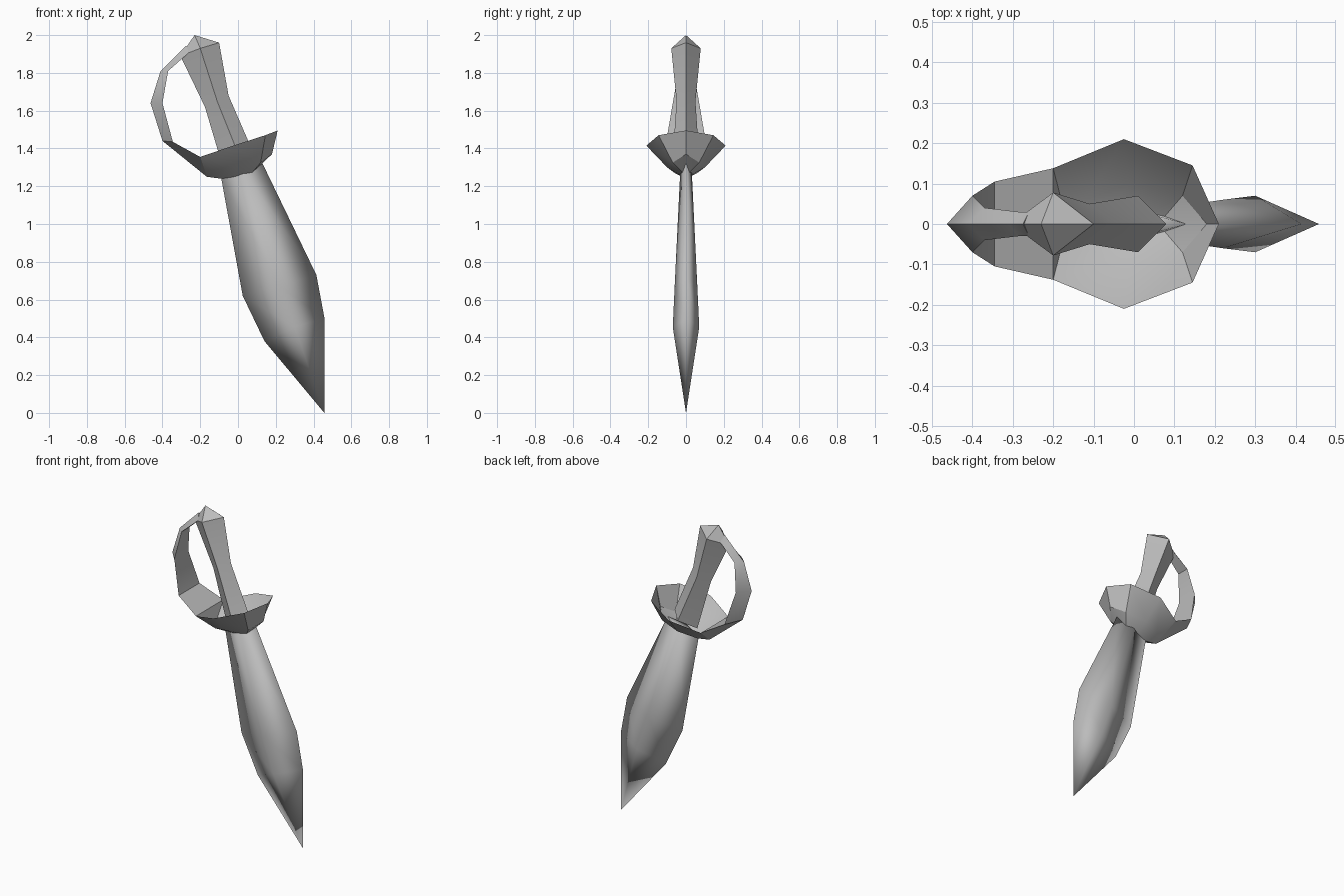
import bpy, bmesh, math

cube = bpy.data.objects.get("Cube")
if cube:
    bpy.data.objects.remove(cube, do_unlink=True)

GREY = (0.5, 0.5, 0.5, 1)
steel = bpy.data.materials.new("grey steel")
steel.use_nodes = True
steel.diffuse_color = GREY
steel.node_tree.nodes["Principled BSDF"].inputs["Base Color"].default_value = GREY


def loft(name, rings, closed=True, tip=None, angle=30, recalc=True):
    """Skin matching rings of points; cap the ends, or gather the last ring to a tip."""
    bm = bmesh.new()
    rows = [[bm.verts.new(p) for p in ring] for ring in rings]
    n = len(rows[0])
    for a, b in zip(rows, rows[1:]):
        for i in range(n if closed else n - 1):
            j = (i + 1) % n
            bm.faces.new((a[i], a[j], b[j], b[i]))
    if closed:
        bm.faces.new(rows[0])
    if tip:
        point = bm.verts.new(tip)
        for i in range(n):
            bm.faces.new((rows[-1][i], rows[-1][(i + 1) % n], point))
    elif closed:
        bm.faces.new(rows[-1])
    bmesh.ops.remove_doubles(bm, verts=bm.verts, dist=0.0005)
    if recalc:
        bmesh.ops.recalc_face_normals(bm, faces=bm.faces)
    mesh = bpy.data.meshes.new(name)
    bm.to_mesh(mesh)
    bm.free()
    mesh.materials.append(steel)
    ob = bpy.data.objects.new(name, mesh)
    bpy.context.collection.objects.link(ob)
    bpy.ops.object.select_all(action="DESELECT")
    ob.select_set(True)
    bpy.context.view_layer.objects.active = ob
    if angle:
        bpy.ops.object.shade_smooth_by_angle(angle=math.radians(angle))
    return ob


def diamond(left, middle, right, half):
    """Four-sided section: two edges on the centre plane, a ridge on each side."""
    (lx, lz), (mx, mz), (rx, rz) = left, middle, right
    return [(lx, 0, lz), (mx, -half, mz), (rx, 0, rz), (mx, half, mz)]


# Broad blade with a ridge down each side
loft("blade", [
    diamond((-0.09, 1.25), (0.02, 1.29), (0.13, 1.32), 0.03),
    diamond((0.025, 0.62), (0.22, 0.67), (0.415, 0.73), 0.06),
    diamond((0.14, 0.38), (0.30, 0.455), (0.458, 0.50), 0.07),
], tip=(0.457, 0, 0), angle=180)

# Waisted grip ending in a pointed pommel
loft("grip_and_pommel", [
    diamond((-0.08, 1.30), (0.01, 1.35), (0.08, 1.38), 0.07),
    diamond((-0.175, 1.62), (-0.11, 1.65), (-0.05, 1.68), 0.05),
    diamond((-0.305, 1.89), (-0.20, 1.93), (-0.10, 1.96), 0.078),
], tip=(-0.23, 0, 2.0))

# Open bowl guard: columns run from the rim to the keel, then mirror across y
half_bowl = [
    [(0.21, 0, 1.495), (0.18, 0, 1.37), (0.06, 0, 1.255)],
    [(0.145, 0.145, 1.47), (0.12, 0.07, 1.325), (0.06, 0, 1.255)],
    [(-0.025, 0.21, 1.415), (-0.01, 0.10, 1.30), (-0.01, 0, 1.24)],
    [(-0.20, 0.138, 1.355), (-0.12, 0.06, 1.27), (-0.09, 0, 1.24)],
    [(-0.20, 0.138, 1.355), (-0.165, 0, 1.25), (-0.165, 0, 1.25)],
]
mirrored = [[(x, -y, z) for x, y, z in col] for col in half_bowl[:0:-1]]
bowl = loft("bowl_guard", mirrored + half_bowl, closed=False)

# Knuckle guard: triangular bar, flat inside and ridged outside
# each row: inner x, inner z, half width, outer x, outer z
bar = [
    (-0.20, 1.355, 0.138, -0.165, 1.25),
    (-0.345, 1.435, 0.105, -0.40, 1.44),
    (-0.40, 1.64, 0.07, -0.463, 1.64),
    (-0.37, 1.81, 0.04, -0.41, 1.81),
    (-0.285, 1.885, 0.03, -0.31, 1.91),
    (-0.26, 1.91, 0.03, -0.275, 1.945),
]
loft("knuckle_guard", [[(ix, -w, iz), (ix, w, iz), (ox, 0, oz)]
                       for ix, iz, w, ox, oz in bar])
